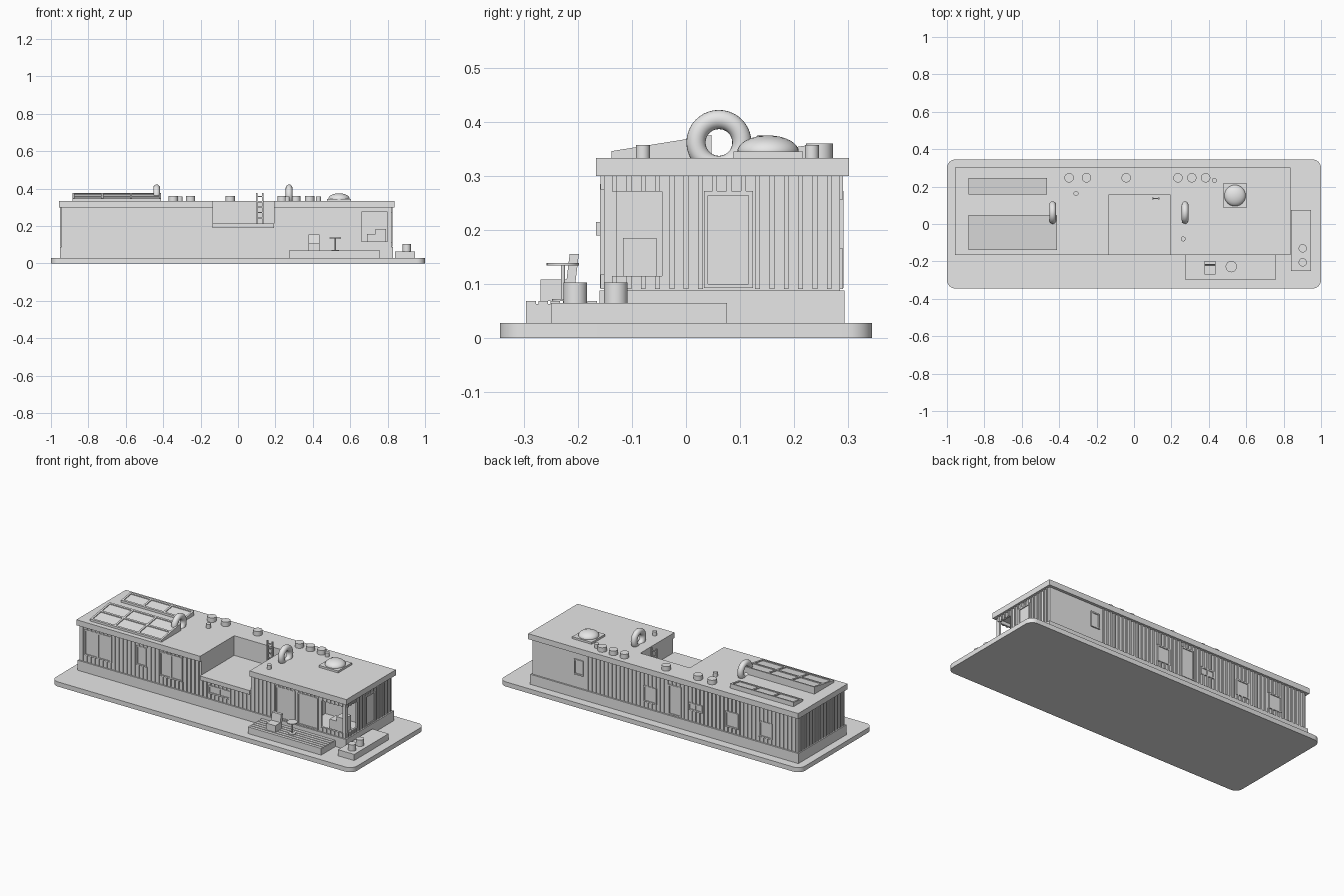
import bpy, bmesh, math
from mathutils import Matrix, Vector

cube = bpy.data.objects.get("Cube")
if cube:
    bpy.data.objects.remove(cube, do_unlink=True)

grey = bpy.data.materials.new("plain grey")
grey.use_nodes = True
grey.diffuse_color = (0.8, 0.8, 0.8, 1)
grey.node_tree.nodes["Principled BSDF"].inputs["Base Color"].default_value = (0.8, 0.8, 0.8, 1)


# Part collects primitives into one named object
class Part:
    def __init__(self, name):
        self.name, self.bm = name, bmesh.new()

    def box(self, x0, x1, y0, y1, z0, z1, lean=None):
        size = Matrix.Diagonal((x1 - x0, y1 - y0, z1 - z0, 1))
        mid = Matrix.Translation(((x0 + x1) / 2, (y0 + y1) / 2, (z0 + z1) / 2))
        verts = bmesh.ops.create_cube(self.bm, size=1, matrix=mid @ size)["verts"]
        if lean:
            for v in verts:
                lean(v.co)
        return self

    def cyl(self, x, y, z0, z1, r):
        bmesh.ops.create_cone(self.bm, cap_ends=True, segments=32, radius1=r, radius2=r,
                              depth=z1 - z0, matrix=Matrix.Translation((x, y, (z0 + z1) / 2)))
        return self

    def done(self, smooth=False):
        mesh = bpy.data.meshes.new(self.name)
        self.bm.to_mesh(mesh)
        self.bm.free()
        mesh.materials.append(grey)
        obj = bpy.data.objects.new(self.name, mesh)
        bpy.context.collection.objects.link(obj)
        if smooth:
            activate(obj)
            bpy.ops.object.shade_smooth_by_angle()
        return obj


def activate(obj):
    bpy.ops.object.select_all(action="DESELECT")
    obj.select_set(True)
    bpy.context.view_layer.objects.active = obj


def cut(obj, *dims):
    cutter = Part("cutter").box(*dims).done()
    cutter.hide_render = True
    mod = obj.modifiers.new("cut", "BOOLEAN")
    mod.operation, mod.solver, mod.object = "DIFFERENCE", "EXACT", cutter
    activate(obj)
    bpy.ops.object.modifier_apply(modifier=mod.name)
    bpy.data.objects.remove(cutter, do_unlink=True)


# Main dimensions
LEFT, RIGHT, FRONT, BACK = -0.945, 0.82, -0.152, 0.285
SILL, EAVE, TOP = 0.088, 0.3, 0.333
REC0, REC1, REC_BACK, REC_FLOOR = -0.135, 0.193, 0.157, 0.215

# Rounded ground plate
plate = Part("base_plate").box(-1, 1, -0.345, 0.345, 0, 0.028)
corners = [e for e in plate.bm.edges if abs(e.verts[0].co.z - e.verts[1].co.z) > 0.01]
bmesh.ops.bevel(plate.bm, geom=corners, offset=0.045, segments=8, affect="EDGES", profile=0.5)
plate.done(True)

# House body with terrace recess and open corner room
Part("foundation").box(-0.953, 0.829, -0.16, 0.294, 0.028, SILL).done()
walls = Part("walls").box(LEFT, RIGHT, FRONT, BACK, SILL, EAVE).done()
cut(walls, REC0, REC1, -0.3, REC_BACK, REC_FLOOR - 0.01, 0.5)
cut(walls, 0.56, 0.81, -0.142, 0.03, 0.1, 0.294)
cut(walls, 0.66, 0.8, -0.2, -0.1, 0.117, 0.275)
cut(walls, 0.78, 0.9, -0.129, -0.044, 0.115, 0.271)
roof = Part("roof").box(-0.957, 0.837, -0.167, 0.302, EAVE, TOP).done()
cut(roof, REC0, REC1, -0.3, REC_BACK, 0.2, 0.5)
Part("terrace_floor").box(REC0, REC1, -0.167, REC_BACK, 0.19, REC_FLOOR).done()

# Openings on each side: start, end, bottom, top, panes
openings = {
    "front": [(-0.91, -0.73, 0.13, 0.285, 2), (-0.565, -0.5, 0.165, 0.28, 1),
              (-0.41, -0.26, 0.14, 0.285, 2), (-0.085, 0.06, 0.12, 0.17, 2),
              (0.36, 0.49, 0.092, 0.285, 1), (0.505, 0.64, 0.092, 0.285, 1),
              (0.66, 0.8, 0.117, 0.275, 0), (REC0, REC1, 0.188, EAVE, 0)],
    "back": [(0.48, 0.54, 0.165, 0.257, 1), (-0.006, 0.08, 0.125, 0.222, 1),
             (-0.17, -0.085, 0.092, 0.272, 1), (-0.31, -0.22, 0.155, 0.2, 2),
             (-0.55, -0.465, 0.12, 0.215, 1), (-0.775, -0.69, 0.12, 0.215, 1)],
    "right": [(0.033, 0.124, 0.092, 0.272, 1), (-0.129, -0.044, 0.115, 0.271, 0)],
    "left": [],
}


def on_side(part, side, u0, u1, z0, z1, d):
    # Thin block lying on one outside wall
    if side == "front":
        part.box(u0, u1, FRONT - d, FRONT, z0, z1)
    elif side == "back":
        part.box(u0, u1, BACK, BACK + d, z0, z1)
    elif side == "right":
        part.box(RIGHT, RIGHT + d, u0, u1, z0, z1)
    else:
        part.box(LEFT - d, LEFT, u0, u1, z0, z1)


spans = {"front": (LEFT, RIGHT), "back": (LEFT, 0.47), "right": (FRONT, BACK), "left": (FRONT, BACK)}
PITCH, STRIP, FRAME = 0.0265, 0.009, 0.008
for side, holes in openings.items():
    # Vertical cladding strips, broken at the openings
    strips = Part(side + "_cladding")
    start, end = spans[side]
    count = int((end - start - 0.02) / PITCH)
    first = (start + end - count * PITCH) / 2
    for i in range(count + 1):
        u = first + i * PITCH
        z = SILL + 0.003
        for a, b, low, high, panes in sorted(holes, key=lambda h: h[2]):
            if a - 0.005 < u < b + 0.005:
                if low - z > 0.01:
                    on_side(strips, side, u - STRIP / 2, u + STRIP / 2, z, low, 0.006)
                z = high
        if EAVE - z > 0.008:
            on_side(strips, side, u - STRIP / 2, u + STRIP / 2, z, EAVE, 0.006)
    strips.done()
    # Window and door frames with panes
    frames = Part(side + "_windows")
    for a, b, low, high, panes in holes:
        if not panes:
            continue
        on_side(frames, side, a, b, low, high, 0.002)
        for z in (low, high - FRAME):
            on_side(frames, side, a, b, z, z + FRAME, 0.007)
        for i in range(panes + 1):
            u = a + (b - a - FRAME) * i / panes
            on_side(frames, side, u, u + FRAME, low, high, 0.007)
    if len(frames.bm.verts):
        frames.done()
    else:
        frames.bm.free()

# Armchair in the corner room
Part("indoor_chair").box(0.69, 0.74, -0.117, -0.06, 0.1, 0.158).box(
    0.735, 0.79, -0.117, -0.055, 0.1, 0.185).done()


# Tilted solar panels with framed cells
def solar_panel(name, x0, x1, y0, y1, rows, cols):
    def lean(co):
        if co.z > TOP + 0.001:
            co.z += (co.y - y0) * 0.16
    panel = Part(name).box(x0, x1, y0, y1, TOP, 0.341, lean)
    bar = 0.011
    for i in range(cols + 1):
        x = x0 + (x1 - x0 - bar) * i / cols
        panel.box(x, x + bar, y0, y1, 0.34, 0.346, lean)
    for j in range(rows + 1):
        y = y0 + (y1 - y0 - bar) * j / rows
        panel.box(x0, x1, y, y + bar, 0.34, 0.346, lean)
    panel.done()


solar_panel("large_solar_panel", -0.886, -0.411, -0.138, 0.047, 2, 3)
solar_panel("small_solar_panel", -0.886, -0.464, 0.157, 0.246, 1, 3)

# Life rings standing on the roof
for name, x in (("left_ring", 0.273), ("right_ring", -0.435)):
    bpy.ops.mesh.primitive_torus_add(major_radius=0.0425, minor_radius=0.0178, major_segments=40,
                                     minor_segments=20, location=(x, 0.061, 0.362),
                                     rotation=(0, math.pi / 2, 0))
    ring = bpy.context.object
    ring.name = name
    ring.data.materials.append(grey)
    bpy.ops.object.shade_smooth()

# Domed skylight
Part("skylight_base").box(0.475, 0.604, 0.088, 0.217, TOP, 0.345).done()
dome = Part("skylight_dome")
bmesh.ops.create_uvsphere(dome.bm, u_segments=32, v_segments=16, radius=1,
                          matrix=Matrix.Translation((0.54, 0.152, 0.345)) @ Matrix.Diagonal((0.057, 0.057, 0.03, 1)))
dome.done(True)

# Roof vents
vents = Part("roof_vents")
for x in (-0.347, -0.254, -0.042, 0.235, 0.309, 0.383):
    vents.cyl(x, 0.247, TOP, 0.36, 0.025)
for x, y in ((0.43, 0.233), (-0.31, 0.163), (0.263, -0.08)):
    vents.cyl(x, y, TOP, 0.357, 0.013)
vents.done(True)

# Ladder from terrace to roof
ladder = Part("ladder")
for x in (0.096, 0.129):
    ladder.box(x, x + 0.008, 0.132, 0.142, REC_FLOOR, 0.376)
for i in range(5):
    z = 0.24 + i * 0.029
    ladder.box(0.1, 0.135, 0.134, 0.14, z, z + 0.006)
ladder.done()

# Front deck made of boards, and side deck with planters
deck = Part("front_deck").box(0.273, 0.76, -0.296, -0.155, 0.028, 0.063)
width = (0.296 - 0.16) / 6
for i in range(6):
    y = -0.296 + i * width
    deck.box(0.273, 0.76, y, y + width - 0.005, 0.06, 0.068)
deck.done()
Part("side_deck").box(0.84, 0.947, -0.25, 0.076, 0.028, 0.065).done()
Part("planters").cyl(0.902, -0.205, 0.065, 0.103, 0.022).cyl(0.902, -0.13, 0.065, 0.103, 0.022).done(True)


# Deck chair with leaning back
def recline(co):
    co.y += (co.z - 0.068) * 0.12


Part("deck_chair").box(0.376, 0.437, -0.27, -0.215, 0.068, 0.108).box(
    0.376, 0.437, -0.226, -0.209, 0.068, 0.155, recline).done()

# Round pedestal table
Part("deck_table").cyl(0.52, -0.228, 0.068, 0.072, 0.02).cyl(
    0.52, -0.228, 0.07, 0.136, 0.004).cyl(0.52, -0.228, 0.134, 0.139, 0.03).done(True)
